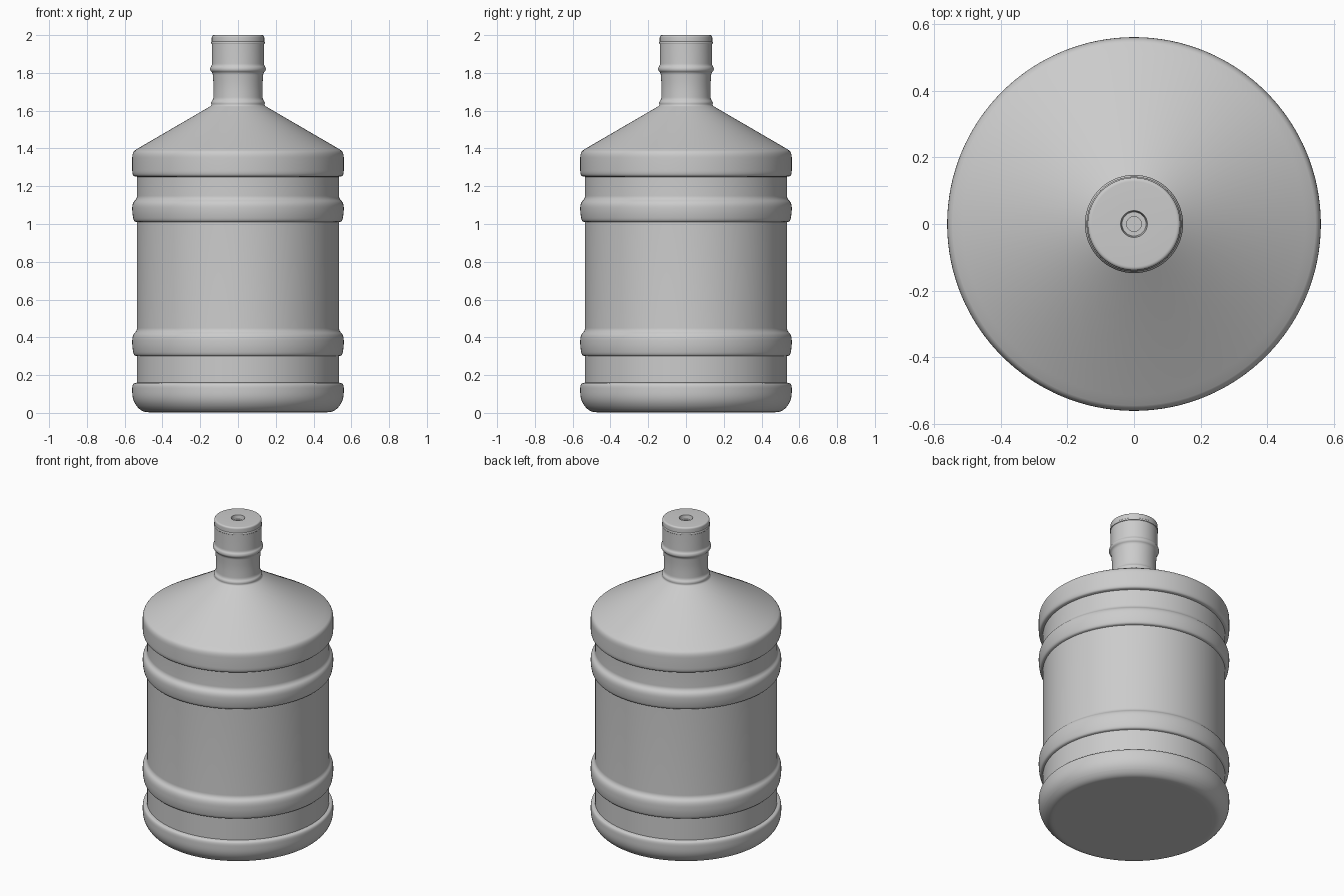
import bpy, bmesh
from math import radians
from mathutils import Vector, Matrix

if "Cube" in bpy.data.objects:
    bpy.data.objects.remove(bpy.data.objects["Cube"])


def rounded(points, steps=6):
    """Profile of (radius, height, fillet) -> list of points with rounded corners."""
    out = []
    for i, (r, z, f) in enumerate(points):
        p = Vector((r, z))
        if f == 0 or i in (0, len(points) - 1):
            out.append(p)
            continue
        a = Vector(points[i - 1][:2]) - p
        b = Vector(points[i + 1][:2]) - p
        a = p + a.normalized() * min(f, a.length * 0.49)
        b = p + b.normalized() * min(f, b.length * 0.49)
        for k in range(steps + 1):
            t = k / steps
            out.append(a * (1 - t) ** 2 + p * 2 * t * (1 - t) + b * t * t)
    return out


def lathe(name, points, segments=128):
    bm = bmesh.new()
    verts = [bm.verts.new((p.x, 0, p.y)) for p in rounded(points)]
    edges = [bm.edges.new(e) for e in zip(verts, verts[1:])]
    bmesh.ops.spin(bm, geom=verts + edges, cent=(0, 0, 0), axis=(0, 0, 1),
                   angle=radians(360), steps=segments, use_merge=True)
    bmesh.ops.remove_doubles(bm, verts=bm.verts[:], dist=1e-5)
    bmesh.ops.recalc_face_normals(bm, faces=bm.faces[:])
    mesh = bpy.data.meshes.new(name)
    bm.to_mesh(mesh)
    bm.free()
    mesh.shade_smooth()
    mesh.set_sharp_from_angle(angle=radians(35))
    obj = bpy.data.objects.new(name, mesh)
    bpy.context.collection.objects.link(obj)
    return obj


BODY, RIB = 0.535, 0.56


def rib(z0, z1):
    """Bulging hoop, crisp underneath and softer on top."""
    return [(BODY, z0, 0), (RIB - 0.008, z0 + 0.005, 0.02), (RIB, z0 + 0.05, 0.02),
            (RIB, z1 - 0.025, 0.03), (BODY, z1, 0.015)]


# bottle: base, hoops, cone shoulder and neck
bottle = [(0, 0.003, 0), (0.45, 0.003, 0.02), (0.51, 0.004, 0.04), (RIB, 0.065, 0.05),
          (RIB, 0.155, 0.025), (BODY, 0.16, 0)]
bottle += rib(0.30, 0.435) + rib(1.01, 1.135)
bottle += [(BODY, 1.25, 0), (RIB, 1.255, 0.03), (RIB, 1.38, 0.03), (0.53, 1.40, 0.02),
           (0.14, 1.627, 0.01),
           (0.143, 1.645, 0.012), (0.131, 1.66, 0.012), (0.129, 1.73, 0.03),
           (0.134, 1.80, 0.012), (0.147, 1.812, 0.012), (0.147, 1.828, 0.012),
           (0.138, 1.84, 0.01), (0.138, 1.953, 0), (0, 1.953, 0)]
lathe("bottle", bottle)

# cap: seal lip, rounded rim and the stepped hole in its middle
cap = [(0.13, 1.953, 0), (0.142, 1.953, 0.003), (0.142, 1.963, 0.003), (0.139, 1.966, 0),
       (0.139, 2.0, 0.012), (0.04, 2.0, 0), (0.036, 1.975, 0),
       (0.022, 1.975, 0), (0.022, 1.96, 0), (0, 1.96, 0)]
lathe("cap", cap)
